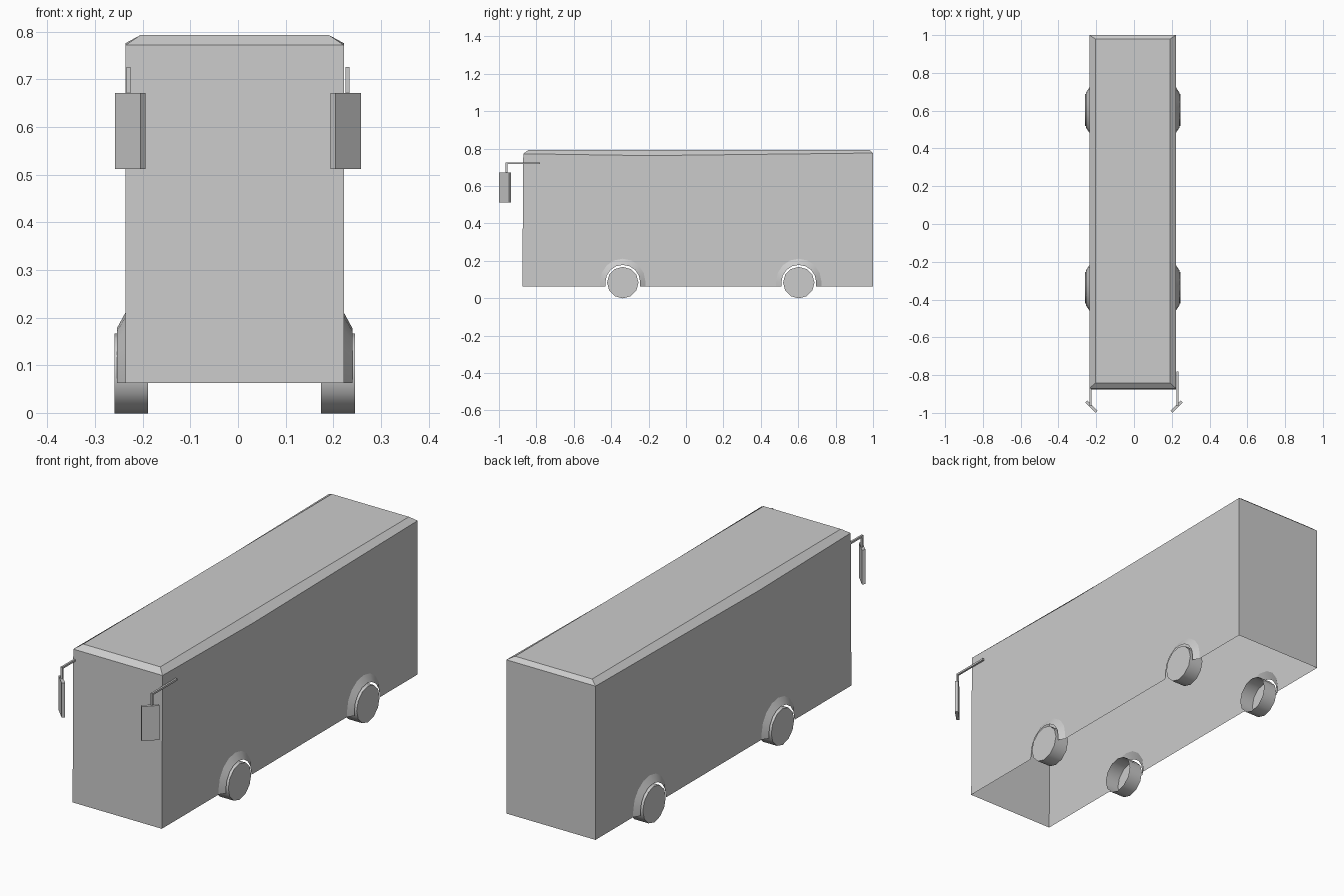
import bpy, bmesh, math
from mathutils import Matrix, Vector

cube = bpy.data.objects.get("Cube")
if cube:
    bpy.data.objects.remove(cube, do_unlink=True)

grey = bpy.data.materials.new("plain grey")
grey.use_nodes = True
grey.diffuse_color = (0.6, 0.6, 0.6, 1)
grey.node_tree.nodes["Principled BSDF"].inputs["Base Color"].default_value = (0.6, 0.6, 0.6, 1)

MID = -0.007            # centre line of the body
HALF = 0.229            # half width of the body
FLOOR, ROOF = 0.063, 0.793
AXLES = {"front": -0.338, "rear": 0.603}
SIDES = {"left": 1, "right": -1}


def finish(bm, name, smooth=None):
    bmesh.ops.remove_doubles(bm, verts=bm.verts, dist=0.0005)
    bmesh.ops.recalc_face_normals(bm, faces=bm.faces)
    mesh = bpy.data.meshes.new(name)
    bm.to_mesh(mesh)
    bm.free()
    obj = bpy.data.objects.new(name, mesh)
    bpy.context.collection.objects.link(obj)
    mesh.materials.append(grey)
    if smooth:
        bpy.ops.object.select_all(action="DESELECT")
        obj.select_set(True)
        bpy.context.view_layer.objects.active = obj
        bpy.ops.object.shade_smooth_by_angle(angle=math.radians(smooth))
    return obj


def face(bm, points):
    return bm.faces.new([bm.verts.new(p) for p in points])


def arch_line(y, radius, centre):
    """Wheel opening from front foot over the top to rear foot, as (y, z)."""
    arc = [(y - radius * math.cos(math.pi * i / 8),
            centre + radius * math.sin(math.pi * i / 8)) for i in range(9)]
    return [(y - radius, FLOOR)] + arc + [(y + radius, FLOOR)]


# Body shell, open underneath, with wheel openings in the side walls
bm = bmesh.new()
eave = [(-0.87, 0.772), (-0.2, 0.762), (1.0, 0.776)]
top = [(-0.842, ROOF), (-0.2, ROOF), (0.98, ROOF)]
corners = {}
for s in SIDES.values():
    wall, rim = MID + s * HALF, MID + s * 0.198
    outline = [(-0.875, FLOOR)]
    for y in AXLES.values():
        outline += arch_line(y, 0.121, 0.09)
    outline += [(1.0, FLOOR)] + eave[::-1]
    face(bm, [(wall, y, z) for y, z in outline])
    for i in range(2):
        face(bm, [(wall, *eave[i]), (wall, *eave[i + 1]), (rim, *top[i + 1]), (rim, *top[i])])
    corners[s] = [[(wall, -0.875, FLOOR), (wall, *eave[0]), (rim, *top[0])],
                  [(wall, 1.0, FLOOR), (wall, *eave[2]), (rim, *top[2])]]
for end in range(2):
    a, b = corners[1][end], corners[-1][end]
    for i in range(2):
        face(bm, [a[i], a[i + 1], b[i + 1], b[i]])
face(bm, [(MID + 0.198, *p) for p in top] + [(MID - 0.198, *p) for p in top[::-1]])
finish(bm, "body")

for side, s in SIDES.items():
    for end, y in AXLES.items():
        # Flared wheel arch
        bm = bmesh.new()
        base = [(MID + s * HALF, *p) for p in arch_line(y, 0.121, 0.09)]
        lip = [(MID + s * 0.247, *p) for p in arch_line(y, 0.093, 0.085)]
        for i in range(len(base) - 1):
            face(bm, [base[i], base[i + 1], lip[i + 1], lip[i]])
        arch = finish(bm, f"{end}_{side}_wheel_arch", 30)
        if sum(p.normal.x * s for p in arch.data.polygons) < 0:
            arch.data.flip_normals()

        # Wheel, capped on the outside and open on the inside
        bm = bmesh.new()
        place = Matrix.Translation((MID + s * 0.217, y, 0.083)) @ Matrix.Rotation(math.pi / 2, 4, "Y")
        bmesh.ops.create_cone(bm, cap_ends=True, segments=12, radius1=0.084,
                              radius2=0.084, depth=0.071, matrix=place)
        inner = [f for f in bm.faces if f.calc_center_median().x * s < 0.2 and len(f.verts) > 4]
        bmesh.ops.delete(bm, geom=inner, context="FACES_ONLY")
        wheel = finish(bm, f"{end}_{side}_wheel", 40)
        if sum(p.normal.x * s for p in wheel.data.polygons) < 0:
            wheel.data.flip_normals()

    # Mirror arm: a bar along the body and a short drop to the mirror
    bm = bmesh.new()
    for centre, size in (((s * 0.23, -0.872, 0.722), (0.009, 0.184, 0.009)),
                         ((s * 0.23, -0.96, 0.695), (0.009, 0.009, 0.06))):
        bmesh.ops.create_cube(bm, size=1, matrix=Matrix.LocRotScale(Vector(centre), None, Vector(size)))
    finish(bm, f"{side}_mirror_arm")

    # Mirror plate, turned outwards
    bm = bmesh.new()
    turn = Matrix.Rotation(s * math.radians(45), 3, "Z").to_quaternion()
    bmesh.ops.create_cube(bm, size=1, matrix=Matrix.LocRotScale(
        Vector((s * 0.2265, -0.967, 0.592)), turn, Vector((0.076, 0.015, 0.16))))
    finish(bm, f"{side}_mirror")
